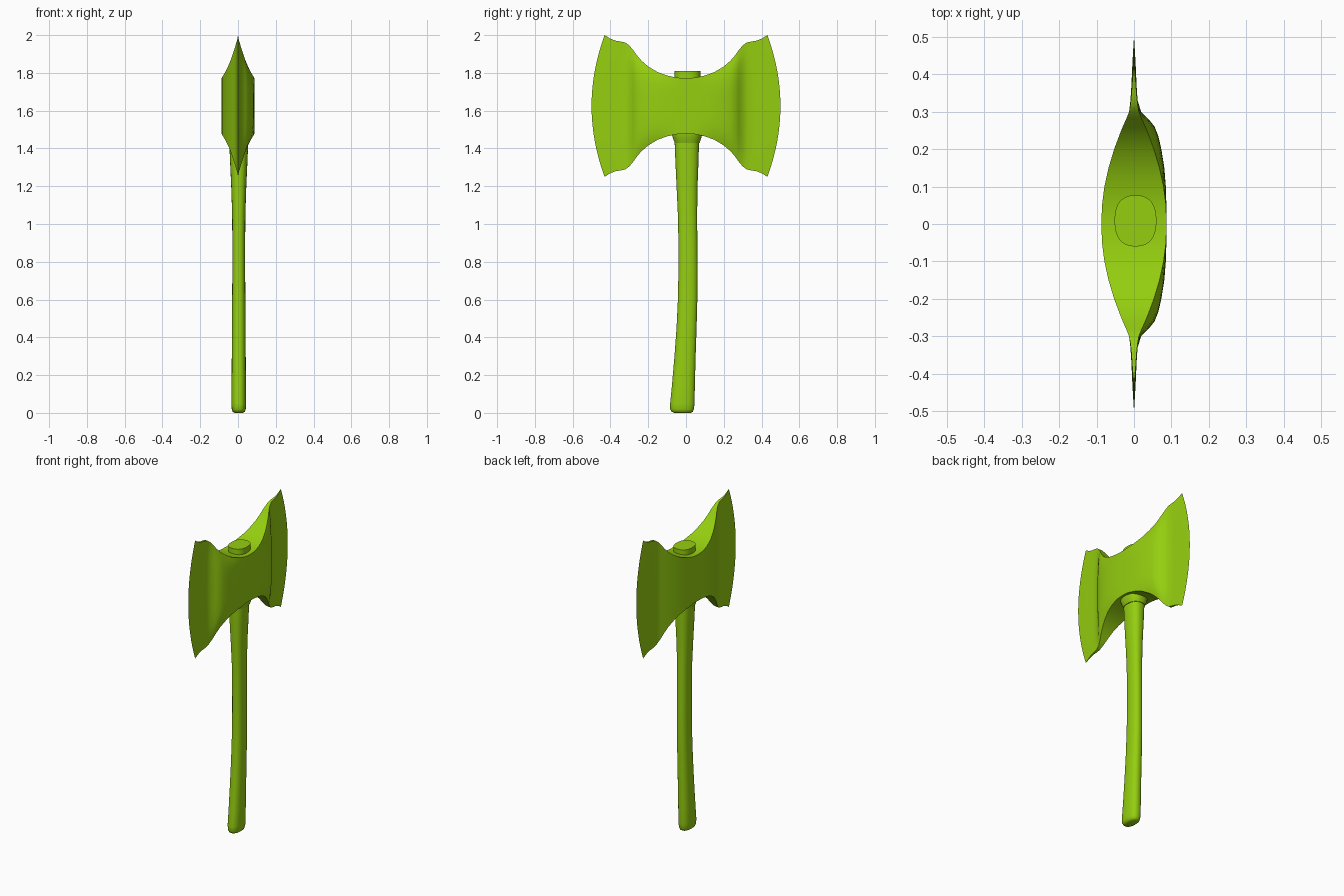
import bpy, bmesh, math

if "Cube" in bpy.data.objects:
    bpy.data.objects.remove(bpy.data.objects["Cube"])

mat = bpy.data.materials.new("lime")
mat.diffuse_color = (0.3, 0.62, 0.005, 1)
mat.use_nodes = True
mat.node_tree.nodes["Principled BSDF"].inputs["Base Color"].default_value = mat.diffuse_color


def finish(name, bm, angle):
    bmesh.ops.remove_doubles(bm, verts=bm.verts, dist=1e-5)
    bmesh.ops.recalc_face_normals(bm, faces=bm.faces)
    me = bpy.data.meshes.new(name)
    bm.to_mesh(me)
    bm.free()
    ob = bpy.data.objects.new(name, me)
    bpy.context.collection.objects.link(ob)
    me.materials.append(mat)
    bpy.ops.object.select_all(action='DESELECT')
    ob.select_set(True)
    bpy.context.view_layer.objects.active = ob
    bpy.ops.object.shade_smooth_by_angle(angle=math.radians(angle))
    return ob


def loft(name, sections, n=32, power=2.4):
    """Skin rounded oval sections (z, y min, y max, half width), capped at both ends."""
    bm = bmesh.new()
    rings = []
    for z, y0, y1, hw in sections:
        ring = []
        for i in range(n):
            a = 2 * math.pi * i / n
            c, s = math.cos(a), math.sin(a)
            x = math.copysign(abs(c) ** (2 / power), c) * hw
            y = math.copysign(abs(s) ** (2 / power), s) * (y1 - y0) / 2
            ring.append(bm.verts.new((0.004 + x, (y0 + y1) / 2 + y, z)))
        rings.append(ring)
    for a, b in zip(rings, rings[1:]):
        for i in range(n):
            j = (i + 1) % n
            bm.faces.new((a[i], a[j], b[j], b[i]))
    bm.faces.new(rings[0][::-1])
    bm.faces.new(rings[-1])
    return finish(name, bm, 40)


# Curved handle, running through the head
loft("handle", [
    (0.0, -0.062, 0.025, 0.022), (0.006, -0.076, 0.036, 0.032), (0.02, -0.084, 0.042, 0.037),
    (0.05, -0.084, 0.045, 0.039), (0.15, -0.074, 0.047, 0.038), (0.3, -0.061, 0.051, 0.037),
    (0.45, -0.050, 0.056, 0.036), (0.6, -0.043, 0.060, 0.035), (0.75, -0.040, 0.061, 0.034),
    (0.9, -0.040, 0.060, 0.034), (1.05, -0.043, 0.059, 0.035), (1.2, -0.050, 0.061, 0.040),
    (1.33, -0.056, 0.066, 0.046), (1.43, -0.060, 0.069, 0.050), (1.6, -0.060, 0.072, 0.054),
    (1.81, -0.060, 0.077, 0.056)])

# Flared collar under the head
loft("collar", [(1.43, -0.060, 0.072, 0.054), (1.45, -0.068, 0.079, 0.061),
                (1.475, -0.076, 0.086, 0.068), (1.53, -0.076, 0.086, 0.070)])

# Double-bit head: (y, half height, half thickness, extra swell on the +x cheek)
half = [(0.0, 0.147, 0.087, 0.0), (0.05, 0.150, 0.0855, 0.001), (0.10, 0.161, 0.079, 0.006),
        (0.15, 0.179, 0.068, 0.013), (0.20, 0.209, 0.053, 0.020), (0.235, 0.239, 0.040, 0.025),
        (0.26, 0.268, 0.030, 0.025), (0.28, 0.296, 0.021, 0.018), (0.30, 0.320, 0.013, 0.006),
        (0.32, 0.335, 0.0095, 0.0), (0.345, 0.341, 0.007, 0.0), (0.375, 0.346, 0.005, 0.0),
        (0.40, 0.356, 0.003, 0.0), (0.431, 0.375, 0.0, 0.0)]
stations = [(-y, h, t, b) for y, h, t, b in half[:0:-1]] + half
ROWS = 16
MID = 1.625
bm = bmesh.new()
cheeks = []
for side in (-1, 1):
    grid = []
    for y, h, t, b in stations:
        col = []
        for r in range(ROWS + 1):
            v = 2 * r / ROWS - 1
            # The cutting edge bows outward between its tips
            bow = max(0, (abs(y) - 0.30) / 0.131) * 0.069 * (1 - v * v)
            swell = b * (1 - v ** 4) if side > 0 else 0
            col.append(bm.verts.new((side * (t + swell), y + math.copysign(bow, y), MID + h * v)))
        grid.append(col)
    for a, c in zip(grid, grid[1:]):
        for r in range(ROWS):
            bm.faces.new((a[r], c[r], c[r + 1], a[r + 1]))
    cheeks.append(grid)
# Top and bottom of the head
L, R = cheeks
for i in range(len(stations) - 1):
    for r in (0, ROWS):
        bm.faces.new((L[i][r], L[i + 1][r], R[i + 1][r], R[i][r]))
finish("axe_head", bm, 35)
